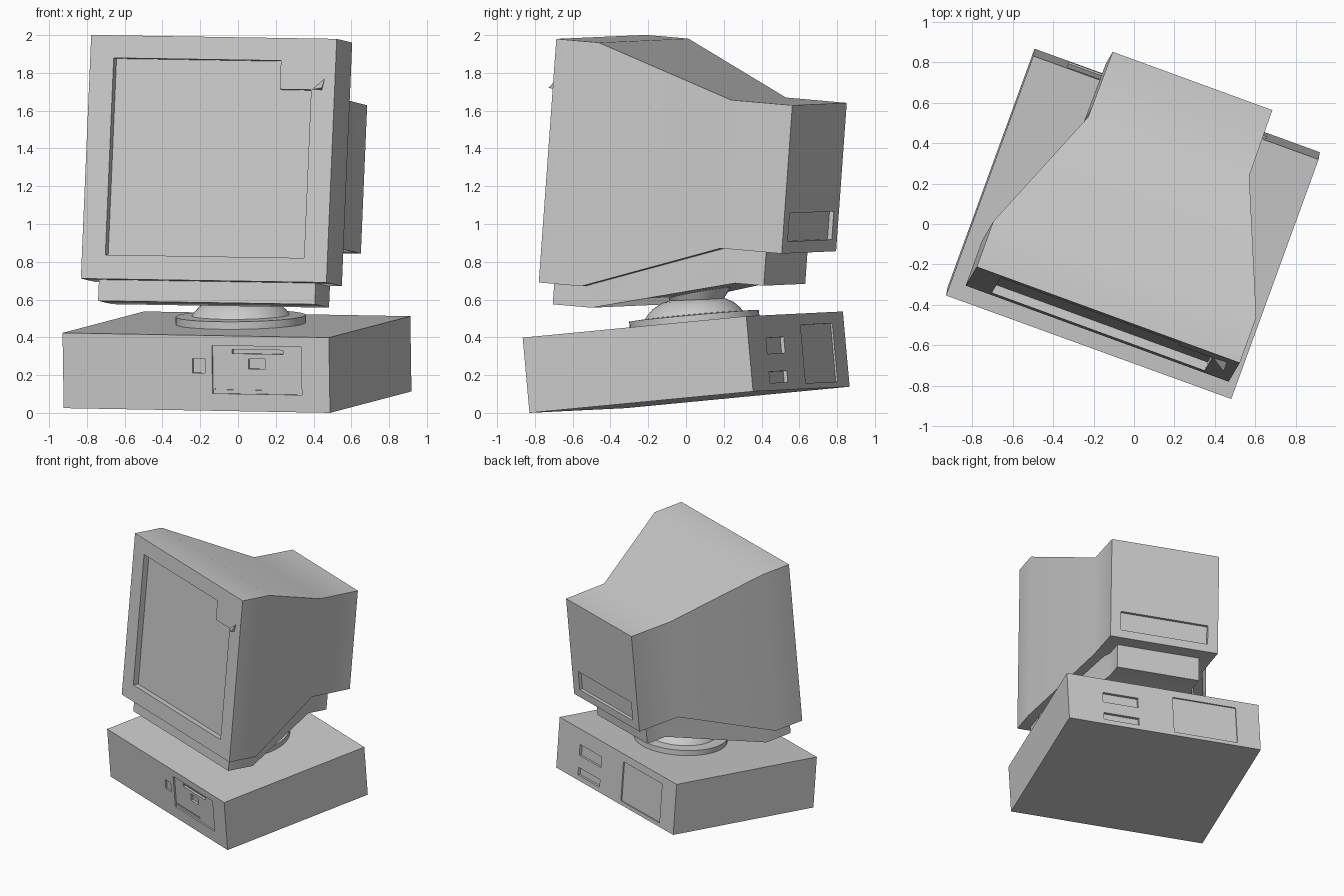
import bpy, bmesh, math
from mathutils import Matrix, Vector

if "Cube" in bpy.data.objects:
    bpy.data.objects.remove(bpy.data.objects["Cube"])


def frame(x_dir, z_dir, origin):
    """Placement matrix from a width axis, an up axis and an origin."""
    x = Vector(x_dir).normalized()
    y = Vector(z_dir).cross(x).normalized()
    m = Matrix((x, y, x.cross(y))).transposed().to_4x4()
    m.translation = origin
    return m


# local frames: origin at the bottom centre of each front face, y runs backwards
CASE = frame((0.94, -0.341, -0.0167), (-0.015, -0.09, 0.996), (-0.218, -0.573, 0.0127))
MONITOR = frame((0.939, -0.343, -0.0152), (0.0385, 0.073, 0.9966), (-0.182, -0.542, 0.701))


def make(name, bm, matrix):
    bmesh.ops.recalc_face_normals(bm, faces=bm.faces)
    mesh = bpy.data.meshes.new(name)
    bm.to_mesh(mesh)
    bm.free()
    ob = bpy.data.objects.new(name, mesh)
    bpy.context.collection.objects.link(ob)
    ob.matrix_world = matrix
    return ob


def loft(name, sections, matrix):
    """Skin through rectangles given as (y, half width, bottom, top)."""
    bm = bmesh.new()
    rings = [[bm.verts.new(p) for p in ((-w, y, b), (w, y, b), (w, y, t), (-w, y, t))]
             for y, w, b, t in sections]
    for a, c in zip(rings, rings[1:]):
        for i in range(4):
            j = (i + 1) % 4
            bm.faces.new((a[i], a[j], c[j], c[i]))
    bm.faces.new(rings[0])
    bm.faces.new(rings[-1])
    return make(name, bm, matrix)


def revolve(name, profile, centre, matrix, steps=40):
    """Turn an (radius, height) outline around a vertical axis."""
    bm = bmesh.new()
    vs = [bm.verts.new((r, 0, z)) for r, z in profile]
    es = [bm.edges.new(p) for p in zip(vs, vs[1:])]
    bmesh.ops.spin(bm, geom=vs + es, cent=(0, 0, 0), axis=(0, 0, 1),
                   angle=math.tau, steps=steps, use_duplicate=False)
    bmesh.ops.remove_doubles(bm, verts=bm.verts, dist=1e-4)
    return make(name, bm, matrix @ Matrix.Translation(centre))


def cut(ob, outline, y0, y1):
    """Sink an (x, z) outline into a part between two depths."""
    bm = bmesh.new()
    a = [bm.verts.new((x, y0, z)) for x, z in outline]
    f = bm.faces.new(a)
    new = bmesh.ops.extrude_face_region(bm, geom=[f])["geom"]
    bmesh.ops.translate(bm, vec=(0, y1 - y0, 0),
                        verts=[v for v in new if isinstance(v, bmesh.types.BMVert)])
    cutter = make("cutter", bm, ob.matrix_world.copy())
    cutter.hide_render = True
    bpy.context.view_layer.objects.active = ob
    mod = ob.modifiers.new("recess", 'BOOLEAN')
    mod.operation, mod.solver, mod.object = 'DIFFERENCE', 'EXACT', cutter
    bpy.ops.object.modifier_apply(modifier=mod.name)
    bpy.data.objects.remove(cutter, do_unlink=True)


def rect(x0, x1, z0, z1):
    return [(x0, z0), (x1, z0), (x1, z1), (x0, z1)]


# computer case with drive panel, switch and rear sockets
D = 1.265
case = loft("computer_case", [(0, 0.75, 0, 0.4), (D, 0.75, 0, 0.4)], CASE)
cut(case, rect(0.09, 0.593, 0.092, 0.347), -0.1, 0.012)       # drive panel
cut(case, rect(0.20, 0.485, 0.305, 0.327), -0.1, 0.03)        # disk slot
cut(case, rect(0.29, 0.385, 0.225, 0.278), -0.1, 0.03)        # eject button well
cut(case, rect(0.10, 0.39, 0.112, 0.12), -0.1, 0.018)         # lower groove
cut(case, rect(-0.02, 0.05, 0.20, 0.275), -0.1, 0.012)        # power switch
cut(case, rect(0.20, 0.475, 0.195, 0.28), D - 0.02, D + 0.1)
cut(case, rect(0.20, 0.475, 0.04, 0.10), D - 0.02, D + 0.1)
cut(case, rect(-0.57, -0.075, 0.03, 0.34), D - 0.01, D + 0.1)

# monitor shell: deep bezel tapering to a smaller rear housing
shell = loft("monitor_shell", [(0, 0.692, 0, 1.294), (0.24, 0.692, 0, 1.294),
                               (0.909, 0.424, 0.252, 1.04), (1.254, 0.42, 0.252, 1.04)], MONITOR)
# screen opening with a notched corner, and the rear vent
cut(shell, [(-0.56, 0.128), (0.56, 0.128), (0.56, 1.022), (0.383, 1.022),
            (0.383, 1.174), (-0.56, 1.174)], -0.1, 0.045)
cut(shell, rect(-0.34, 0.34, 0.315, 0.465), 1.23, 1.4)

# small raised flap beside the notch
bm = bmesh.new()
v = [bm.verts.new(p) for p in ((0.56, 0.003, 1.022), (0.636, -0.045, 1.03),
                               (0.634, 0.003, 1.085), (0.62, 0.003, 1.022))]
for f in ((0, 1, 2), (0, 1, 3), (1, 2, 3), (0, 2, 3)):
    bm.faces.new([v[i] for i in f])
make("screen_flap", bm, MONITOR)

# chin under the monitor, following the taper of the shell
loft("monitor_chin", [(0.058, 0.611, -0.1125, 0.04), (0.278, 0.611, -0.1125, 0.04),
                      (0.967, 0.32, 0.07, 0.3), (1.13, 0.32, 0.07, 0.3)], MONITOR)

# swivel stand: disc and dome on the case, flared neck on the monitor
revolve("swivel_base", [(0, 0.39), (0.345, 0.39), (0.345, 0.44), (0.26, 0.445), (0.245, 0.465),
                        (0.215, 0.495), (0.165, 0.522), (0.09, 0.54), (0, 0.546)],
        (0, 0.70, 0), CASE)
revolve("swivel_neck", [(0, -0.07), (0.13, -0.07), (0.15, -0.035), (0.19, 0.04), (0, 0.04)],
        (0, 0.634, 0), MONITOR)

# smooth the gentle bends, keep hard edges
bpy.ops.object.select_all(action='DESELECT')
for ob in bpy.context.scene.objects:
    ob.select_set(True)
    bpy.context.view_layer.objects.active = ob
bpy.ops.object.shade_smooth_by_angle(angle=math.radians(30))
